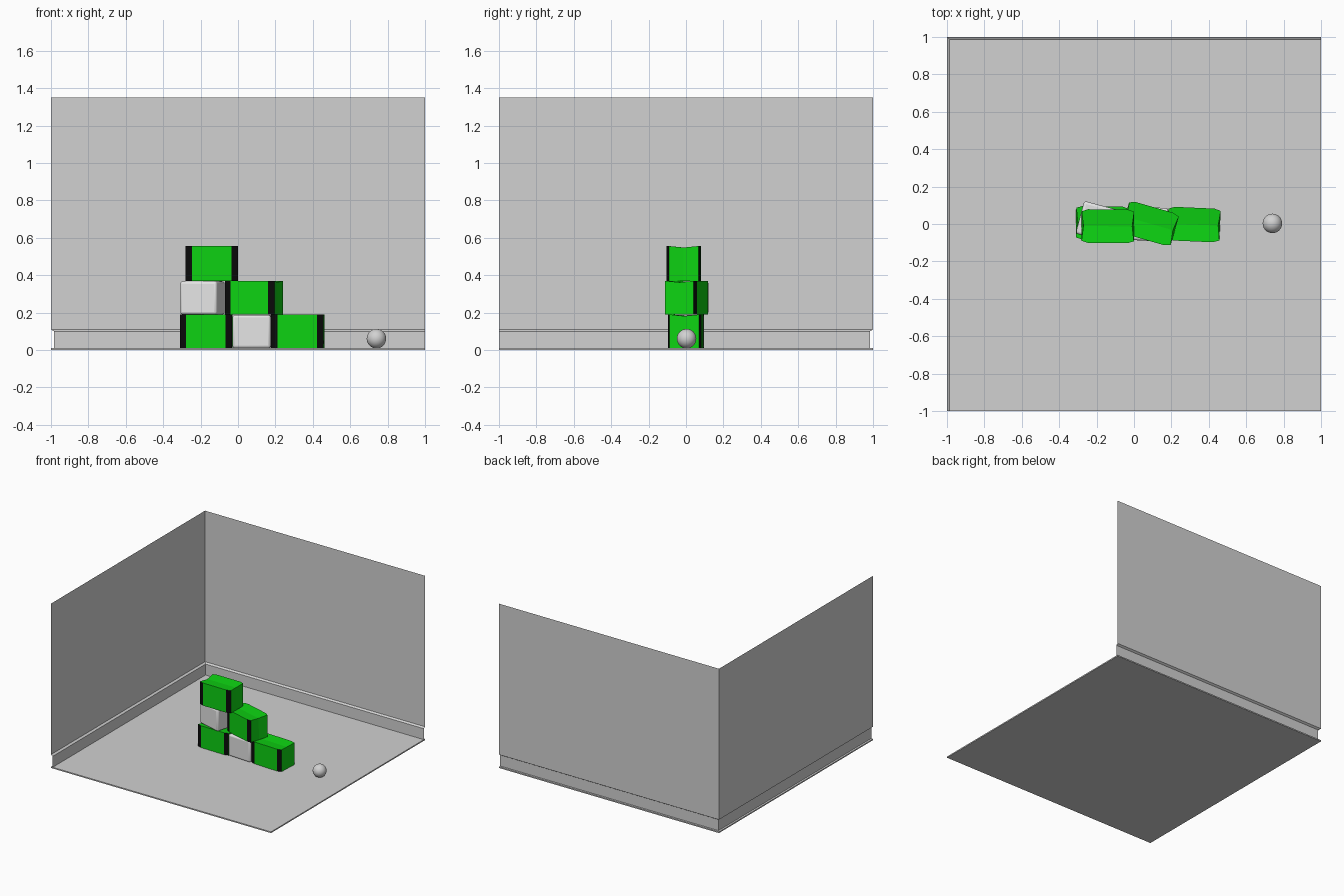
import bpy, bmesh
from math import radians

cube = bpy.data.objects.get("Cube")
if cube:
    bpy.data.objects.remove(cube)


def material(name, rgb):
    m = bpy.data.materials.new(name)
    m.use_nodes = True
    m.diffuse_color = (*rgb, 1)
    bsdf = next(n for n in m.node_tree.nodes if n.type == 'BSDF_PRINCIPLED')
    bsdf.inputs["Base Color"].default_value = (*rgb, 1)
    return m


grey = material("room grey", (0.64, 0.64, 0.64))
white = material("box white", (0.78, 0.78, 0.78))
green = material("carton green", (0.004, 0.64, 0.006))
black = material("strip black", (0.003, 0.003, 0.003))


def finish(name, bm, mats, loc=(0, 0, 0), turn=0):
    mesh = bpy.data.meshes.new(name)
    bmesh.ops.recalc_face_normals(bm, faces=bm.faces)
    bm.to_mesh(mesh)
    bm.free()
    ob = bpy.data.objects.new(name, mesh)
    bpy.context.collection.objects.link(ob)
    for m in mats:
        mesh.materials.append(m)
    ob.location = loc
    ob.rotation_euler.z = radians(turn)
    return ob


def block(name, size, loc, mat, turn=0):
    bm = bmesh.new()
    bmesh.ops.create_cube(bm, size=1)
    bmesh.ops.scale(bm, vec=size, verts=bm.verts)
    return finish(name, bm, [mat], loc, turn)


# Floor slab
block("floor", (2, 2, 0.01), (0, 0, 0.005), grey)

# Walls: one sheet with an inward stepped skirting, mitred at the corner
profile = [(0, 1.35), (0, 0.11), (0.016, 0.10), (0.016, 0.01)]
bm = bmesh.new()
rows = []
for inset, z in profile:
    path = [(-1 + inset, -1), (-1 + inset, 1 - inset), (1, 1 - inset)]
    rows.append([bm.verts.new((x, y, z)) for x, y in path])
for a, b in zip(rows, rows[1:]):
    for i in range(2):
        bm.faces.new((a[i], a[i + 1], b[i + 1], b[i]))
finish("walls_with_skirting", bm, [grey])


def carton(name, x, y, z, turn, height=0.18, hl=0.14, hw=0.09):
    """Long carton: black chamfered corner strips, pinched ends, creased top."""
    cx, cy = 0.034, 0.011
    half = [(hl, 0), (hl, hw - cy), (hl - cx, hw), (-hl + cx, hw), (-hl, hw - cy)]
    outline = half + [(-px, -py) for px, py in half]
    bm = bmesh.new()
    low = [bm.verts.new((px, py, 0)) for px, py in outline]
    high = [bm.verts.new((px * 0.93, py, height - 0.008) if i % 5 == 0 else (px, py, height))
            for i, (px, py) in enumerate(outline)]
    for i in range(10):
        j = (i + 1) % 10
        face = bm.faces.new((low[i], low[j], high[j], high[i]))
        face.material_index = 1 if i % 5 in (1, 3) else 0
    bm.faces.new(low[::-1])
    bm.faces.new(high[:6])
    bm.faces.new(high[5:] + high[:1])
    finish(name, bm, [green, black], (x, y, z), turn)


# Stacked green cartons
carton("carton_bottom_left", -0.17, 0.005, 0.01, -1)
carton("carton_bottom_right", 0.32, -0.003, 0.01, -2.5)
carton("carton_middle", 0.085, 0.002, 0.19, -16, hl=0.138)
carton("carton_top", -0.14, -0.012, 0.37, -0.5, height=0.186)


# Soft-edged white boxes
def white_box(name, loc, turn):
    ob = block(name, (0.205, 0.18, 0.178), loc, white, turn)
    bev = ob.modifiers.new("rounded_edges", 'BEVEL')
    bev.width = 0.014
    bev.segments = 3
    return ob


smooth = [white_box("white_box_bottom", (0.077, 0, 0.099), -3),
          white_box("white_box_middle", (-0.19, 0.01, 0.279), -15)]

# Ball beside the stack
bm = bmesh.new()
bmesh.ops.create_uvsphere(bm, u_segments=32, v_segments=16, radius=0.052)
smooth.append(finish("ball", bm, [grey], (0.74, 0.003, 0.061)))

bpy.ops.object.select_all(action='DESELECT')
for ob in smooth:
    ob.select_set(True)
    bpy.context.view_layer.objects.active = ob
bpy.ops.object.shade_smooth_by_angle(angle=radians(40))
